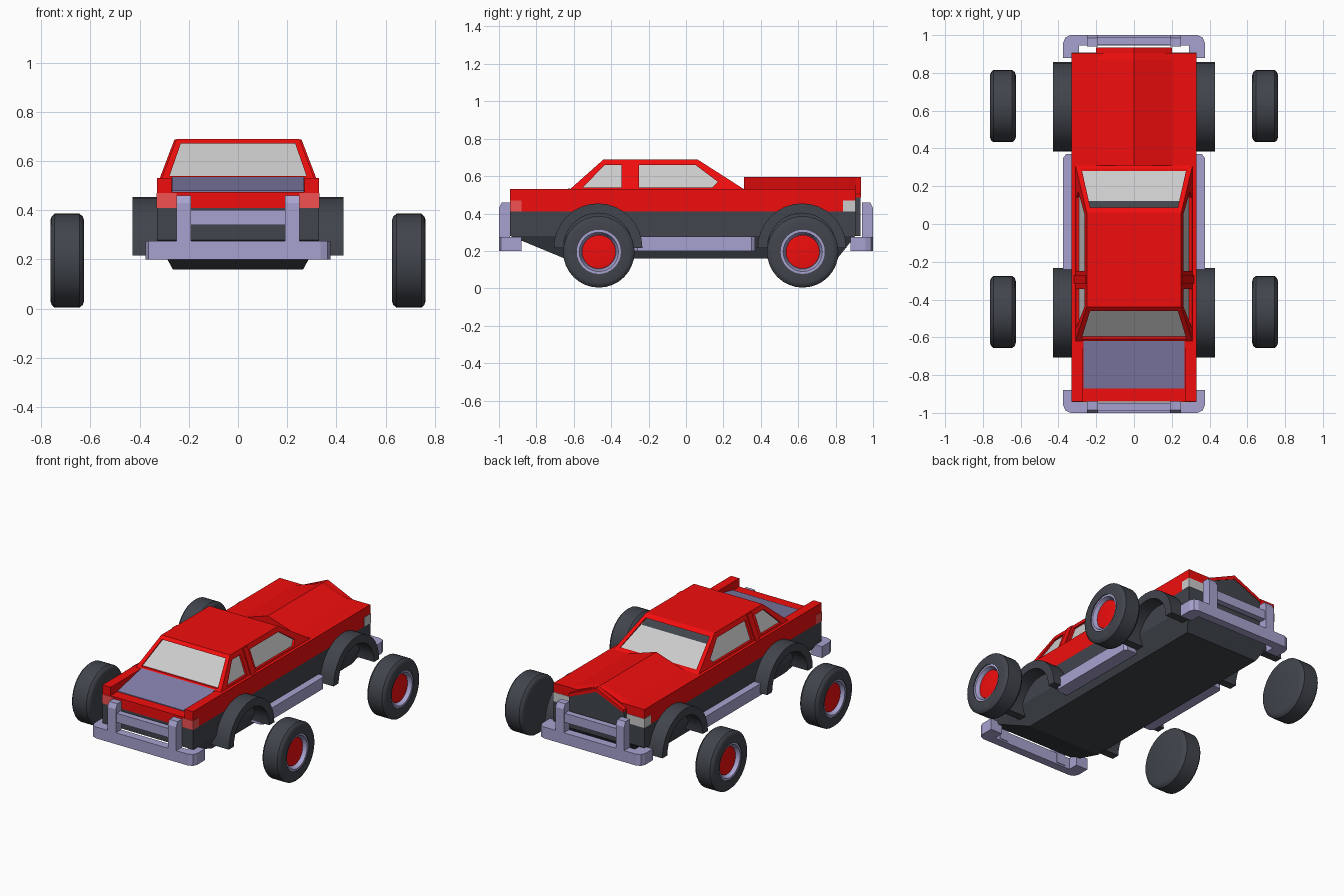
import bpy, bmesh, math

if "Cube" in bpy.data.objects:
    bpy.data.objects.remove(bpy.data.objects["Cube"])

def material(name, rgb):
    m = bpy.data.materials.new(name)
    m.diffuse_color = (*rgb, 1)
    m.use_nodes = True
    m.node_tree.nodes["Principled BSDF"].inputs["Base Color"].default_value = m.diffuse_color
    return m

RED = material("red_paint", (0.88, 0.004, 0.004))
DARK = material("dark_trim", (0.052, 0.059, 0.072))
STEEL = material("lilac_metal", (0.39, 0.365, 0.63))
DECK = material("deck_metal", (0.23, 0.21, 0.41))
LAMP = material("tail_lamp", (0.90, 0.08, 0.08))

def finish(name, bm, mat):
    bmesh.ops.recalc_face_normals(bm, faces=bm.faces)
    me = bpy.data.meshes.new(name)
    bm.to_mesh(me)
    bm.free()
    ob = bpy.data.objects.new(name, me)
    bpy.context.collection.objects.link(ob)
    if mat:
        me.materials.append(mat)
    return ob

def loft(name, rings, mat):
    """Closed solid through rings of equal point count."""
    bm = bmesh.new()
    vs = [[bm.verts.new(p) for p in r] for r in rings]
    n = len(vs[0])
    for a, b in zip(vs, vs[1:]):
        for i in range(n):
            bm.faces.new((a[i], a[(i + 1) % n], b[(i + 1) % n], b[i]))
    bm.faces.new(vs[0])
    bm.faces.new(vs[-1])
    return finish(name, bm, mat)

def prism(name, pts, axis, a, b, mat):
    """Extrude a 2D outline along x, y or z."""
    place = {"x": lambda p, t: (t, p[0], p[1]),
             "y": lambda p, t: (p[0], t, p[1]),
             "z": lambda p, t: (p[0], p[1], t)}[axis]
    return loft(name, [[place(p, t) for p in pts] for t in (a, b)], mat)

def rect(x, y0, y1, z):
    return [(-x, y0, z), (x, y0, z), (x, y1, z), (-x, y1, z)]

def box(name, x0, x1, y0, y1, z0, z1, mat):
    return prism(name, [(x0, y0), (x1, y0), (x1, y1), (x0, y1)], "z", z0, z1, mat)

def cut(ob, cutter):
    m = ob.modifiers.new("cut", "BOOLEAN")
    m.object, m.operation, m.solver = cutter, "DIFFERENCE", "EXACT"
    bpy.context.view_layer.objects.active = ob
    bpy.ops.object.modifier_apply(modifier=m.name)
    bpy.data.objects.remove(cutter)

def smooth(ob, angle=35):
    bpy.ops.object.select_all(action="DESELECT")
    ob.select_set(True)
    bpy.context.view_layer.objects.active = ob
    bpy.ops.object.shade_smooth_by_angle(angle=math.radians(angle))

# lower body tapering to the floor, and upper body with sloping deck
loft("lower_body", [rect(.265, -.65, .81, .16), rect(.33, -.94, .905, .28),
                    rect(.33, -.94, .905, .41)], DARK)
prism("upper_body", [(-.94, .41), (-.94, .475), (-.87, .475), (-.62, .53),
                     (.905, .53), (.905, .41)], "x", -.27, .27, RED)
prism("deck_panel", [(-.87, .47), (-.87, .48), (-.62, .535), (-.62, .52)],
      "x", -.268, .268, DECK)

# raised hood ridge and grille nose
def ridge(y, edge, top):
    return [(-.2, y, .42), (.2, y, .42), (.2, y, edge), (0, y, top), (-.2, y, edge)]
loft("hood_ridge", [ridge(.31, .53, .595), ridge(.87, .53, .595),
                    ridge(.905, .515, .595)], RED)
prism("hood_lip", [(-.2, .485), (0, .57), (.2, .485), (.2, .505), (0, .595),
                   (-.2, .505)], "y", .90, .935, RED)
prism("grille", [(-.2, .28), (.2, .28), (.2, .488), (0, .572), (-.2, .488)],
      "y", .85, .932, DARK)

# cabin shell with window openings and a glass core
cab = loft("cabin_shell", [rect(.31, -.62, .31, .53), rect(.25, -.44, .06, .69)], RED)
cut(cab, prism("cutter", [(-.55, .54), (-.435, .66), (-.345, .66), (-.345, .54)],
               "x", -1, 1, None))
cut(cab, prism("cutter", [(-.25, .54), (-.25, .66), (.05, .66), (.17, .57),
                          (.14, .54)], "x", -1, 1, None))
cut(cab, prism("cutter", [(-.278, .54), (.278, .54), (.232, .672), (-.232, .672)],
               "y", -1, 1, None))
loft("window_glass", [rect(.295, -.605, .295, .532), rect(.24, -.432, .048, .68)], None)
prism("sun_strip", [(.10, .638), (.121, .638), (.076, .665), (.05, .665)],
      "x", -.238, .238, DARK)

for s, side in ((1, "right"), (-1, "left")):
    def sided(name, x0, x1, *rest):
        return box(f"{side}_{name}", s * x0, s * x1, *rest)
    # side rails, lamps, sills and door pillars
    sided("body_side", .27, .33, -.94, .905, .41, .53, RED)
    sided("tail_lamp", .25, .332, -.942, -.88, .41, .47, LAMP)
    sided("head_lamp", .2, .332, .84, .907, .41, .47, None)
    prism(f"{side}_sill", [(s * .28, -.28), (s * .36, -.28), (s * .375, -.26),
                           (s * .375, .35), (s * .36, .37), (s * .28, .37)],
          "z", .20, .277, STEEL)
    prism(f"{side}_door_pillar", [(s * .28, .53), (s * .318, .53), (s * .258, .688),
                                  (s * .22, .688)], "y", -.315, -.27, RED)

    for y, end in ((-.47, "front"), (.62, "back")):
        # wheel arch
        N = 16
        arc = [(y + r * math.cos(math.pi * i / N), .217 + r * math.sin(math.pi * i / N))
               for r, order in ((.237, range(N + 1)), (.185, range(N, -1, -1)))
               for i in order]
        smooth(prism(f"{end}_{side}_arch", arc, "x", s * .28, s * .428, DARK))

        # wheel turned from (x, radius) outlines
        yw = y + .004

        def turned(name, outline, mat):
            M = 32
            rings = [[(s * x, yw + r * math.cos(2 * math.pi * i / M),
                       .195 + r * math.sin(2 * math.pi * i / M)) for i in range(M)]
                     for x, r in outline]
            smooth(loft(f"{end}_{side}_{name}", rings, mat))
        turned("tire", [(.626, .165), (.631, .18), (.645, .191), (.745, .191),
                        (.757, .18), (.762, .165), (.762, .118), (.72, .118)], DARK)
        turned("rim", [(.715, .12), (.757, .12), (.757, .105), (.725, .092)], STEEL)
        turned("hub", [(.715, .09), (.735, .09), (.738, .07)], RED)

# wrap-around bumpers with uprights and crossbar at both ends
for e, end in ((-1, "front"), (1, "back")):
    half = [(.375, .88), (.375, .96), (.363, .988), (.335, 1.0)]
    inner = [(.29, .945), (.29, .88)]
    outline = half + [(-x, y) for x, y in reversed(half)]
    outline += [(-x, y) for x, y in reversed(inner)] + inner
    prism(f"{end}_bumper", [(x, e * y) for x, y in outline], "z", .20, .275, STEEL)
    for s in (1, -1):
        prism(f"{end}_bumper_upright", [(e * .94, .21), (e * 1.0, .21), (e * 1.0, .43),
                                        (e * .985, .46), (e * .94, .46)],
              "x", s * .19, s * .25, STEEL)
    box(f"{end}_crossbar", -.2, .2, min(e * .95, e * .99), max(e * .95, e * .99),
        .34, .40, STEEL)
